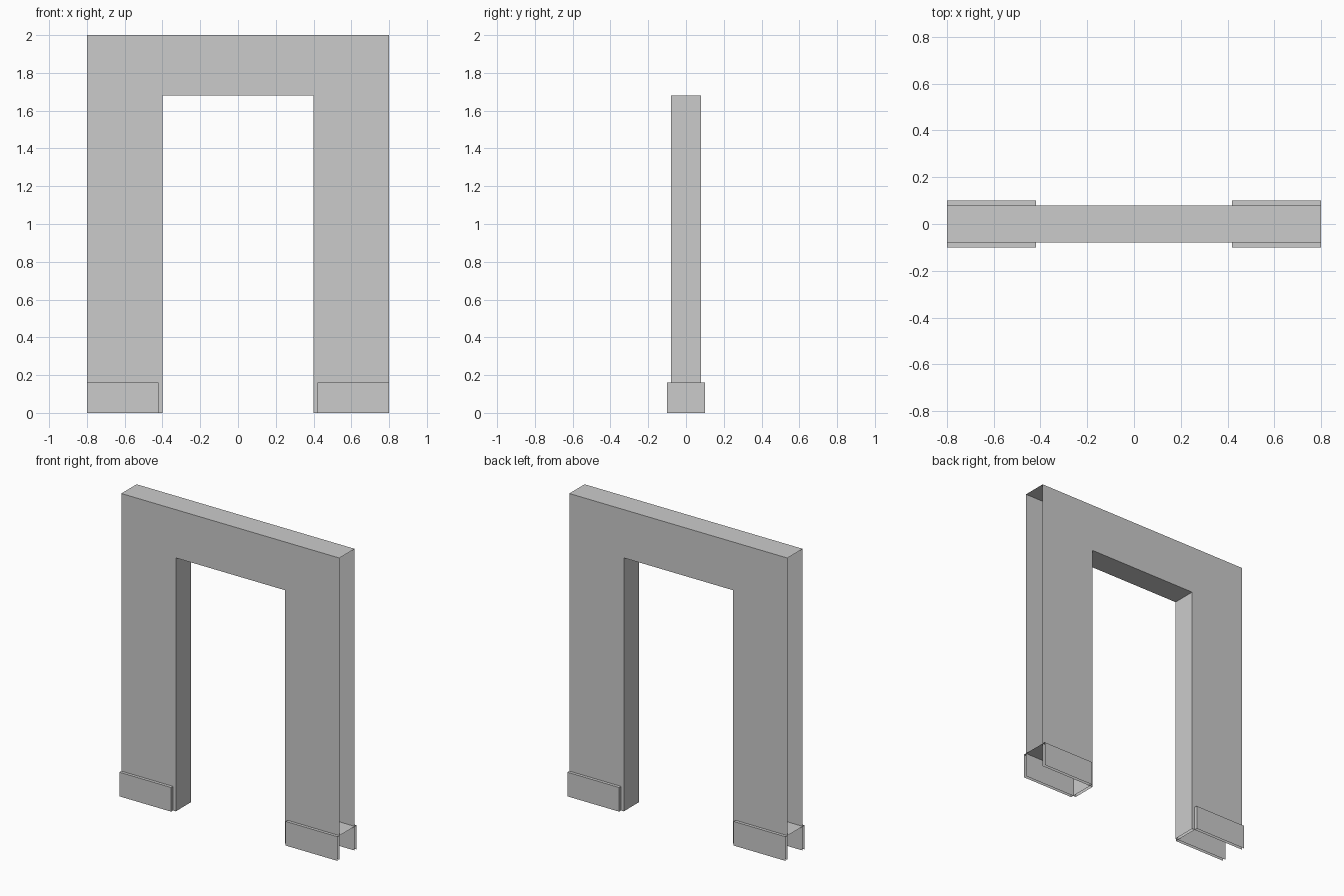
import bpy, bmesh
from mathutils import Vector

if "Cube" in bpy.data.objects:
    bpy.data.objects.remove(bpy.data.objects["Cube"])

HALF = 0.8     # half length of the wall piece
EPS = 1e-4


def finish(bm, name):
    """Drop the open sides (floor and outer ends) and create the object."""
    bmesh.ops.recalc_face_normals(bm, faces=bm.faces[:])

    def is_open(f):
        c = f.calc_center_median()
        return c.z < EPS or abs(abs(c.x) - HALF) < EPS

    bmesh.ops.delete(bm, geom=[f for f in bm.faces if is_open(f)],
                     context='FACES_ONLY')
    mesh = bpy.data.meshes.new(name)
    bm.to_mesh(mesh)
    bm.free()
    obj = bpy.data.objects.new(name, mesh)
    bpy.context.collection.objects.link(obj)
    return obj


def extruded(name, profile, depth):
    """Extrude an x-z profile symmetrically about y = 0."""
    bm = bmesh.new()
    face = bm.faces.new([bm.verts.new((x, -depth, z)) for x, z in profile])
    new = bmesh.ops.extrude_face_region(bm, geom=[face], use_keep_orig=True)
    verts = [g for g in new['geom'] if isinstance(g, bmesh.types.BMVert)]
    bmesh.ops.translate(bm, verts=verts, vec=Vector((0, 2 * depth, 0)))
    return finish(bm, name)


# Wall shell with doorway
half = [(0.4, 0), (HALF, 0), (HALF, 2.0)]
right = [(0.4, 1.68)] + half
left = [(-x, z) for x, z in reversed(right)]
extruded("doorway_wall", right + left, 0.08)

# Skirting boards around the foot of each leg
for side, label in ((-1, "left"), (1, "right")):
    a, b = side * 0.42, side * HALF
    extruded(label + "_skirting", [(a, 0), (b, 0), (b, 0.16), (a, 0.16)], 0.10)
